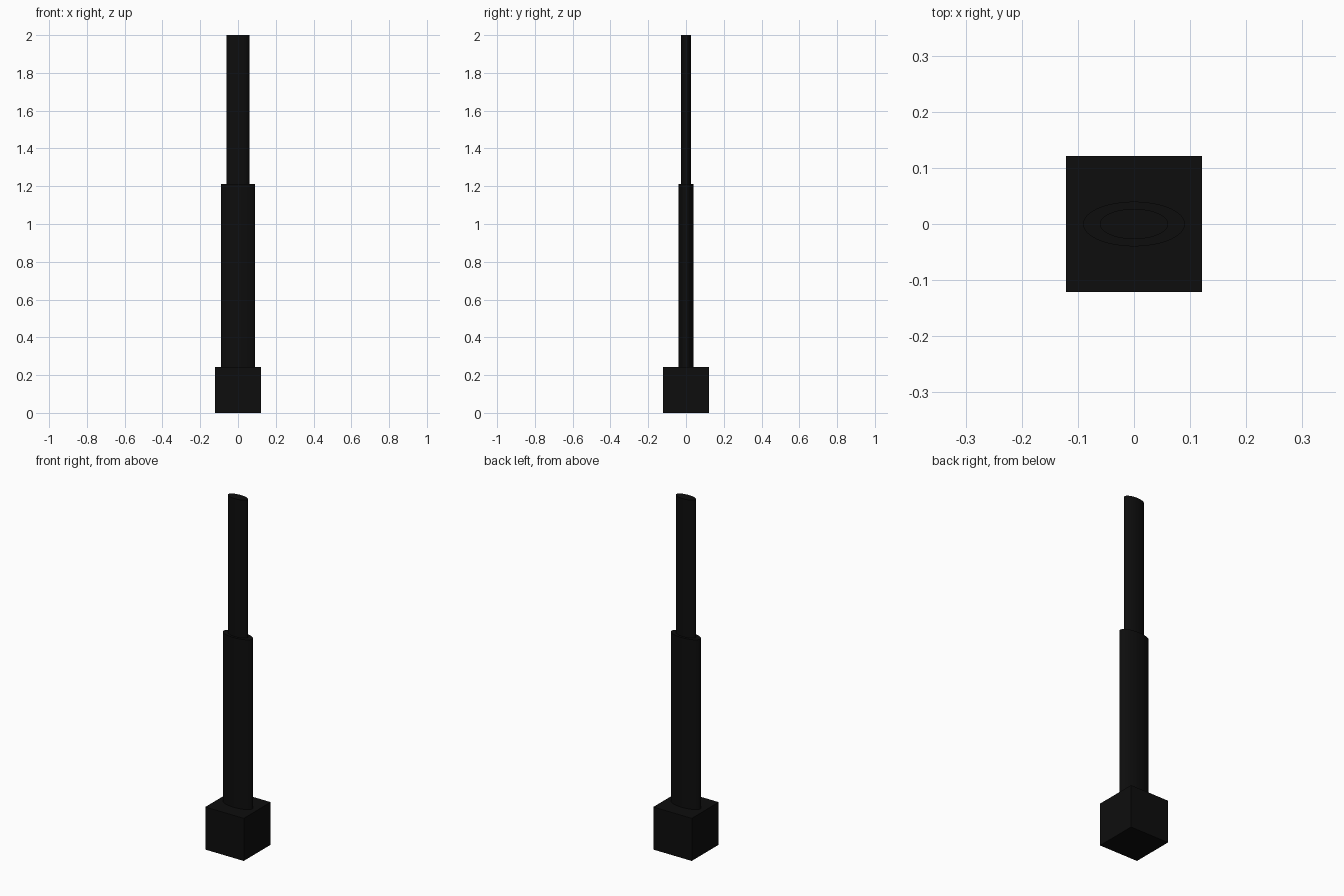
import bpy

if "Cube" in bpy.data.objects:
    bpy.data.objects.remove(bpy.data.objects["Cube"])

black = bpy.data.materials.new("black")
black.diffuse_color = (0.004, 0.004, 0.004, 1)
black.use_nodes = True
black.node_tree.nodes["Principled BSDF"].inputs["Base Color"].default_value = black.diffuse_color


def finish(name, scale):
    ob = bpy.context.object
    ob.name = name
    ob.scale = scale
    bpy.ops.object.transform_apply(location=False, rotation=False, scale=True)
    ob.data.materials.append(black)


def oval_rod(name, rx, ry, z0, z1):
    bpy.ops.mesh.primitive_cylinder_add(vertices=32, radius=1, depth=1,
                                        location=(0, 0, (z0 + z1) / 2))
    finish(name, (rx, ry, z1 - z0))


# Square end block
S = 0.243
bpy.ops.mesh.primitive_cube_add(size=1, location=(0, 0, S / 2))
finish("base_block", (S, S, S))

# Stepped oval shaft
oval_rod("lower_shaft", 0.091, 0.04, S, 1.212)
oval_rod("upper_shaft", 0.061, 0.027, 1.212, 2.0)
